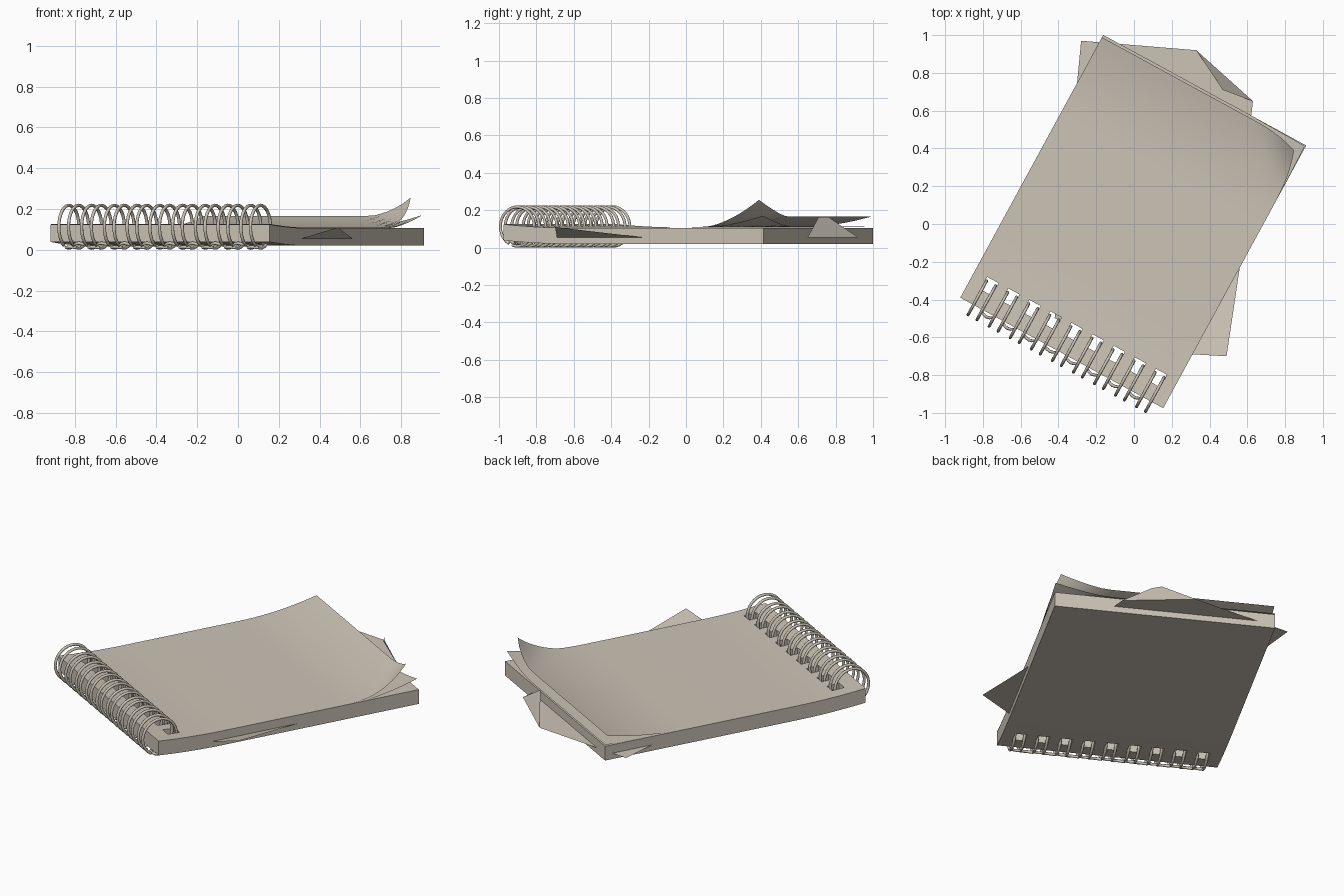
import bpy, bmesh, math
from mathutils import Vector

if "Cube" in bpy.data.objects:
    bpy.data.objects.remove(bpy.data.objects["Cube"])

mat = bpy.data.materials.new("warm_grey_paper")
mat.diffuse_color = (0.60, 0.55, 0.47, 1)
mat.use_nodes = True
mat.node_tree.nodes["Principled BSDF"].inputs["Base Color"].default_value = mat.diffuse_color

# Pad frame: u runs along the bound edge, v away from it
A = Vector((-0.92, -0.39, 0))
U = Vector((0.878, -0.478, 0))
V = Vector((0.478, 0.878, 0))
W, L = 1.224, 1.584
HOLES = [0.107 + 0.127 * i for i in range(9)]
HW, H0, H1 = 0.034, 0.09, 0.165


def world(u, v, z):
    return A + U * u + V * v + Vector((0, 0, z))


def lift(v):
    # pad rises slightly toward the binding
    return 0.019 * max(0, 1 - v / 0.4) ** 2


def finish(name, bm, angle=30):
    bmesh.ops.recalc_face_normals(bm, faces=bm.faces)
    me = bpy.data.meshes.new(name)
    bm.to_mesh(me)
    bm.free()
    ob = bpy.data.objects.new(name, me)
    bpy.context.collection.objects.link(ob)
    me.materials.append(mat)
    bpy.ops.object.select_all(action='DESELECT')
    ob.select_set(True)
    bpy.context.view_layer.objects.active = ob
    bpy.ops.object.shade_smooth_by_angle(angle=math.radians(angle))
    return ob


def sheet(name, shape, thickness=0):
    """Grid over the pad with punched holes; shape(u, v) gives a world point."""
    us = [0, W]
    for h in HOLES:
        us += [h - HW, h + HW]
    us = sorted(us)
    vs = [0, 0.045, H0, H1, 0.25, 0.33, 0.4, 0.75, 1.1] + [1.1 + (L - 1.1) * i / 14 for i in range(1, 15)]
    bm = bmesh.new()
    rows = [[bm.verts.new(shape(u, v)) for u in us] for v in vs]
    for j in range(len(vs) - 1):
        for i in range(len(us) - 1):
            um = (us[i] + us[i + 1]) / 2
            if vs[j] == H0 and any(abs(um - h) < HW for h in HOLES):
                continue
            bm.faces.new((rows[j][i], rows[j][i + 1], rows[j + 1][i + 1], rows[j + 1][i]))
    if thickness:
        res = bmesh.ops.extrude_face_region(bm, geom=bm.faces[:], use_keep_orig=True)
        for g in res["geom"]:
            if isinstance(g, bmesh.types.BMVert):
                g.co.z += thickness
    return finish(name, bm)


def curled(base, edge_rise, corner_rise, corner_pull):
    def shape(u, v):
        t = max(0, (v - 1.1) / (L - 1.1))
        d = max(0, ((u - 0.929) * 0.75 + (v - L) * 0.66) / 0.221)
        z = base + lift(v) + edge_rise * t ** 2 + corner_rise * d ** 1.4
        return world(u - 0.75 * corner_pull * d ** 2,
                     v - 0.66 * corner_pull * d ** 2 - 0.25 * edge_rise * t ** 2, z)
    return shape


# Paper block and the two curling pages on top
sheet("page_block", lambda u, v: world(u, v, 0.02 + lift(v)), 0.086)
sheet("second_page", curled(0.107, 0.006, 0.057, 0.008))
sheet("top_page", curled(0.1085, 0.057, 0.09, 0.06))

# Loose sheet tucked inside, with one folded and one lifted corner
bm = bmesh.new()
Z = 0.055
pts = {
    "tl": (-0.28, 0.97, Z), "fold_a": (0.33, 0.92, Z), "fold_b": (0.63, 0.65, Z),
    "side": (0.62, 0.57, Z), "lift_a": (0.56, -0.23, Z), "lift_b": (0.31, -0.69, Z),
    "bl": (-0.42, -0.5, Z), "corner": (0.49, -0.70, 0.11),
    "tip_a": (0.44, 0.76, 0.165), "tip_b": (0.47, 0.71, 0.165),
}
vt = {k: bm.verts.new(p) for k, p in pts.items()}
for face in (("tl", "fold_a", "fold_b", "side", "lift_a", "lift_b", "bl"),
             ("lift_a", "corner", "lift_b"),
             ("fold_a", "tip_a", "tip_b", "fold_b")):
    bm.faces.new([vt[k] for k in face])
finish("loose_sheet", bm, 15)

# Twin-loop wire binding as one continuous path
path = []


def ring_point(u, deg):
    a = math.radians(deg)
    return world(u, 0.043 + 0.103 * math.cos(a), 0.113 + 0.105 * math.sin(a))


angles = [240 - 345 * i / 28 for i in range(29)]
for n, h in enumerate(HOLES):
    path += [ring_point(h - 0.027, a) for a in angles]
    path.append(ring_point(h, -110))
    path += [ring_point(h + 0.027, a) for a in reversed(angles)]
    if n < len(HOLES) - 1:
        path += [ring_point(h + 0.045, 233), ring_point(h + 0.0635, 230), ring_point(h + 0.082, 233)]

cu = bpy.data.curves.new("wire_binding", 'CURVE')
cu.dimensions = '3D'
cu.bevel_depth = 0.008
cu.bevel_resolution = 2
cu.use_fill_caps = True
sp = cu.splines.new('POLY')
sp.points.add(len(path) - 1)
for p, co in zip(sp.points, path):
    p.co = (*co, 1)
wire = bpy.data.objects.new("wire_binding", cu)
bpy.context.collection.objects.link(wire)
cu.materials.append(mat)
bpy.ops.object.select_all(action='DESELECT')
wire.select_set(True)
bpy.context.view_layer.objects.active = wire
bpy.ops.object.convert(target='MESH')
bpy.ops.object.shade_smooth_by_angle(angle=math.radians(50))
